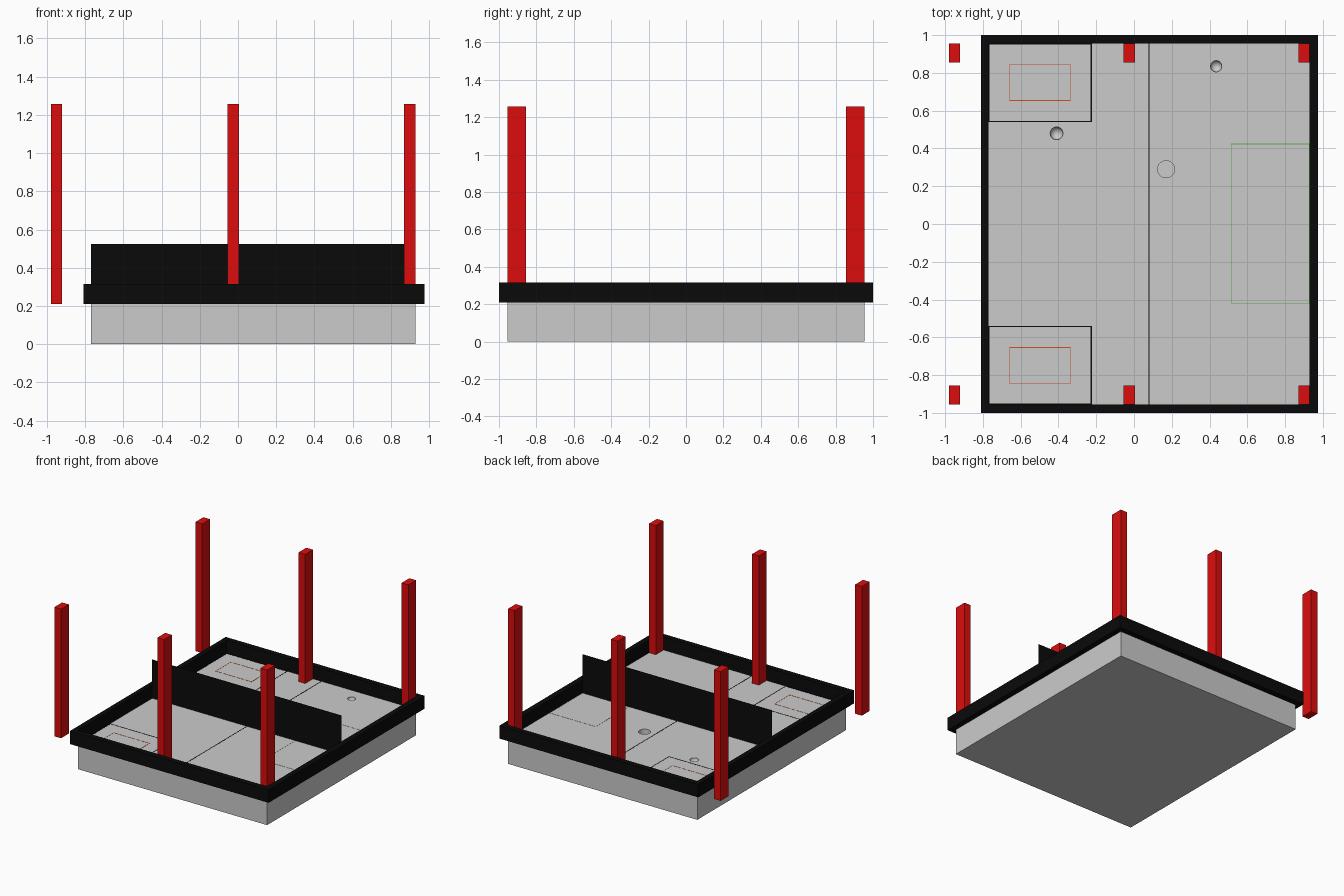
import bpy

if "Cube" in bpy.data.objects:
    bpy.data.objects.remove(bpy.data.objects["Cube"])

CX = 0.08      # centre of the tray in x
FLOOR = 0.21   # top of the base slab


def material(name, rgb):
    m = bpy.data.materials.new(name)
    m.diffuse_color = (*rgb, 1)
    m.use_nodes = True
    m.node_tree.nodes["Principled BSDF"].inputs["Base Color"].default_value = m.diffuse_color
    return m


BLACK = material("black", (0.003, 0.003, 0.003))
RED = material("red", (0.72, 0.004, 0.004))
ORANGE = material("orange", (0.6, 0.08, 0.02))
GREEN = material("green", (0.13, 0.4, 0.06))


def box(name, x0, x1, y0, y1, z0, z1, mat=None):
    bpy.ops.mesh.primitive_cube_add(size=1, location=((x0 + x1) / 2, (y0 + y1) / 2, (z0 + z1) / 2))
    o = bpy.context.object
    o.name = name
    o.scale = (x1 - x0, y1 - y0, z1 - z0)
    bpy.ops.object.transform_apply(location=False, rotation=False, scale=True)
    if mat:
        o.data.materials.append(mat)
    return o


def cut(target, cutter):
    mod = target.modifiers.new("cut", 'BOOLEAN')
    mod.operation = 'DIFFERENCE'
    mod.solver = 'EXACT'
    mod.object = cutter
    bpy.context.view_layer.objects.active = target
    bpy.ops.object.modifier_apply(modifier=mod.name)
    bpy.data.objects.remove(cutter)


def outline(name, x0, x1, y0, y1, mat, w=0.004):
    # painted rectangle made of four thin strips
    z0, z1 = FLOOR - 0.001, FLOOR + 0.001
    box(name + "_left", x0, x0 + w, y0, y1, z0, z1, mat)
    box(name + "_right", x1 - w, x1, y0, y1, z0, z1, mat)
    box(name + "_front", x0 + w, x1 - w, y0, y0 + w, z0, z1, mat)
    box(name + "_back", x0 + w, x1 - w, y1 - w, y1, z0, z1, mat)


# Base slab with two round dimples and one straight hole
base = box("base", CX - 0.85, CX + 0.85, -0.955, 0.955, 0, FLOOR)
for x, y, r in ((0.435, 0.835, 0.03), (-0.41, 0.48, 0.034)):
    bpy.ops.mesh.primitive_uv_sphere_add(segments=32, ring_count=16, radius=r, location=(x, y, FLOOR - 0.003))
    cut(base, bpy.context.object)
bpy.ops.mesh.primitive_cylinder_add(vertices=32, radius=0.045, depth=0.1, location=(0.17, 0.29, FLOOR))
cut(base, bpy.context.object)
bpy.ops.object.select_all(action='DESELECT')
base.select_set(True)
bpy.context.view_layer.objects.active = base
bpy.ops.object.shade_smooth_by_angle()

# Rim frame around the top
rim = box("rim", -0.81, 0.975, -1, 1, FLOOR, 0.315, BLACK)
cut(rim, box("rim_cutter", CX - 0.85, CX + 0.85, -0.955, 0.955, 0.1, 0.5))

# Paper-thin dividing wall
bpy.ops.mesh.primitive_plane_add(size=1, location=(0, 0, 0))
wall = bpy.context.object
wall.name = "divider_wall"
x0, x1 = CX - 0.85, CX + 0.85
for v, (x, z) in zip(wall.data.vertices, ((x0, FLOOR), (x1, FLOOR), (x0, 0.525), (x1, 0.525))):
    v.co = (x, 0, z)
wall.data.materials.append(BLACK)

# Six posts
for i, x in enumerate((-0.95, -0.025, 0.9)):
    for side, s in (("front", -1), ("back", 1)):
        box(f"{side}_post_{i + 1}", x - 0.03, x + 0.03, s * 0.905 - 0.05, s * 0.905 + 0.05, FLOOR, 1.258, RED)

# Floor markings
box("centre_line", CX - 0.003, CX + 0.003, -0.955, 0.955, FLOOR - 0.001, FLOOR + 0.001, BLACK)
for side, s in (("front", -1), ("back", 1)):
    outline(side + "_corner_box", -0.77, -0.223, s * 0.747 - 0.208, s * 0.747 + 0.208, BLACK, 0.006)
    outline(side + "_inner_box", -0.66, -0.335, s * 0.75 - 0.098, s * 0.75 + 0.098, ORANGE)
outline("side_box", 0.513, 0.93, -0.42, 0.425, GREEN, 0.003)
